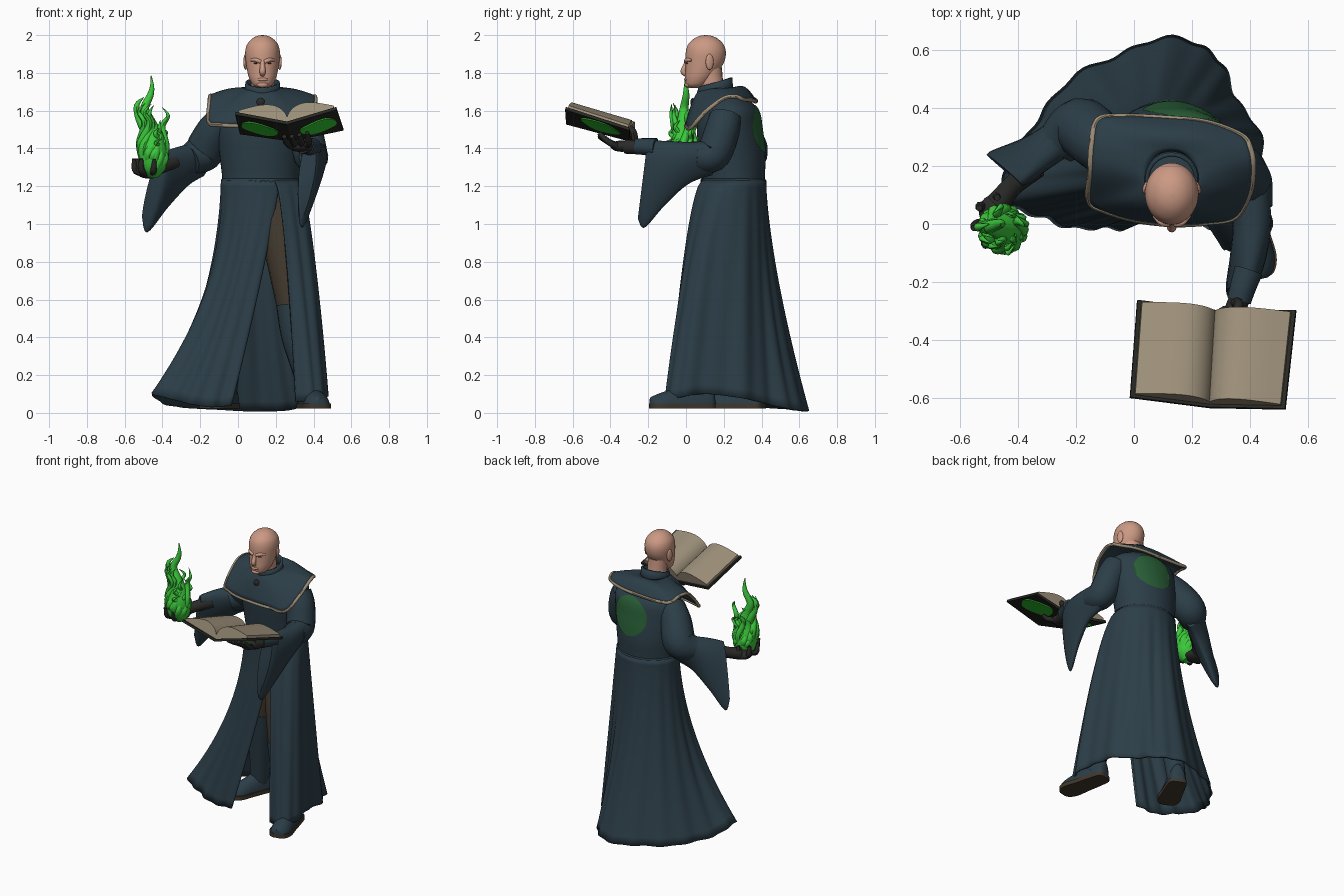
import bpy, bmesh, math, random
from mathutils import Vector as V, Matrix
random.seed(11)
pi, sin, cos = math.pi, math.sin, math.cos

def mat(name, r, g, b):
    m = bpy.data.materials.new(name)
    m.diffuse_color = (r, g, b, 1)
    return m

ROBE = mat("dark blue cloth", .025, .048, .064)
SKIN = mat("skin", .60, .32, .23)
FLAME = mat("bright green", .045, .58, .045)
BOOKGREEN = mat("book green", .04, .70, .04)
EMBLEM = mat("dull green", .022, .115, .038)
TRIM = mat("tan trim", .33, .265, .185)
PAGE = mat("paper", .34, .28, .195)
COVER = mat("book cover", .021, .021, .017)
GLOVE = mat("dark glove", .023, .023, .022)
BROWN = mat("brown leather", .052, .039, .026)

def finish(name, bm, m, thick=0, angle=45):
    bmesh.ops.recalc_face_normals(bm, faces=bm.faces)
    me = bpy.data.meshes.new(name)
    bm.to_mesh(me)
    bm.free()
    ob = bpy.data.objects.new(name, me)
    bpy.context.collection.objects.link(ob)
    me.materials.append(m)
    bpy.ops.object.select_all(action='DESELECT')
    ob.select_set(True)
    bpy.context.view_layer.objects.active = ob
    bpy.ops.object.shade_smooth_by_angle(angle=math.radians(angle))
    if thick:
        s = ob.modifiers.new("thickness", 'SOLIDIFY')
        s.thickness, s.offset = thick, 0
    return ob

def loft(name, rings, m, closed=True, caps=True, loop=False, thick=0, angle=45):
    """Skin a list of equal-length point rings."""
    bm = bmesh.new()
    R = [[bm.verts.new(p) for p in r] for r in rings]
    n = len(R[0])
    for a, b in zip(R, R[1:] + (R[:1] if loop else [])):
        for i in range(n if closed else n - 1):
            j = (i + 1) % n
            bm.faces.new((a[i], a[j], b[j], b[i]))
    if caps and closed and not loop:
        bm.faces.new(R[0])
        bm.faces.new(R[-1])
    return finish(name, bm, m, thick, angle)

def spline(keys, n, loop=False):
    """Catmull-Rom through tuples, n samples."""
    K, out = len(keys), []
    for s in range(n):
        f = s * K / n if loop else s * (K - 1) / (n - 1)
        i = int(f) if loop else min(int(f), K - 2)
        t = f - i
        g = (lambda k: keys[k % K]) if loop else (lambda k: keys[max(0, min(K - 1, k))])
        out.append(tuple(.5 * (2*b + (c-a)*t + (2*a-5*b+4*c-d)*t*t + (3*b-a-3*c+d)*t**3)
                         for a, b, c, d in zip(g(i-1), g(i), g(i+1), g(i+2))))
    return out

def tube(name, keys, m, n=20, sides=14, loop=False):
    """Round tube through (x, y, z, radius) keys."""
    P = spline(keys, n, loop)
    rings, side = [], None
    for i, p in enumerate(P):
        a = P[i-1] if loop or i else P[0]
        b = P[(i+1) % n] if loop or i < n-1 else P[-1]
        d = (V(b[:3]) - V(a[:3])).normalized()
        if side is None:
            side = d.orthogonal()
        side = (side - d * side.dot(d)).normalized()
        up, r = d.cross(side), max(p[3], .001)
        rings.append([V(p[:3]) + r*(side*cos(2*pi*k/sides) + up*sin(2*pi*k/sides)) for k in range(sides)])
    return loft(name, rings, m, loop=loop)

def stack(name, keys, m, n=24, sides=40):
    """Horizontal ellipses from (z, cx, cy, rx, ry) keys."""
    rings = [[V((cx + rx*sin(2*pi*k/sides), cy - ry*cos(2*pi*k/sides), z)) for k in range(sides)]
             for z, cx, cy, rx, ry in spline(keys, n)]
    return loft(name, rings, m)

def ball(name, c, r, m, rot=0):
    bm = bmesh.new()
    bmesh.ops.create_uvsphere(bm, u_segments=20, v_segments=12, radius=1, matrix=Matrix.Translation(c)
                              @ Matrix.Rotation(rot, 4, 'Z') @ Matrix.Diagonal((*r, 1)))
    return finish(name, bm, m)

# Head and neck
stack("head", [(1.72, .13, .05, .022, .03), (1.735, .13, .055, .05, .054), (1.77, .13, .07, .070, .075),
               (1.81, .13, .085, .081, .089), (1.86, .13, .10, .089, .103), (1.91, .13, .105, .092, .106),
               (1.95, .13, .105, .082, .094), (1.98, .13, .105, .057, .065), (1.995, .13, .105, .03, .034),
               (2.0, .13, .105, .003, .003)], SKIN, 36)
tube("neck", [(.13, .15, 1.66, .07), (.13, .135, 1.74, .064), (.13, .125, 1.82, .066)], SKIN)
tube("nose", [(.13, .006, 1.868, .010), (.13, -.002, 1.84, .013), (.13, -.013, 1.808, .016),
              (.13, .004, 1.79, .013)], SKIN)
ball("lips", (.13, .0, 1.765), (.028, .010, .009), SKIN)
ball("chin", (.13, .012, 1.737), (.03, .02, .016), SKIN)
for s in (-1, 1):
    tube("brow", [(.13 + s*.010, .000, 1.858, .010), (.13 + s*.035, .004, 1.868, .011),
                  (.13 + s*.062, .03, 1.868, .007)], SKIN, 10)
    ball("eye", (.13 + s*.034, .006, 1.851), (.013, .006, .004), BROWN)
    ball("ear", (.13 + s*.090, .125, 1.858), (.010, .022, .042), SKIN, s*.3)

# Torso, belt and collar
torso = stack("torso", [(1.20, .12, .25, .203, .166), (1.26, .12, .25, .205, .168), (1.36, .12, .245, .217, .175),
                        (1.5, .125, .23, .235, .172), (1.6, .13, .23, .23, .153), (1.66, .13, .215, .17, .115),
                        (1.71, .13, .18, .08, .08)], ROBE, 30, 48)
stack("belt", [(1.21, .12, .25, .203, .168), (1.215, .12, .25, .209, .172), (1.235, .12, .25, .209, .172),
               (1.24, .12, .25, .203, .166)], ROBE, 10, 48)
collar = [[V((.13 + r*sin(a), .155 - r*cos(a), z - .025*h*cos(a))) for a in [2*pi*k/40 for k in range(40)]]
          for r, z, h in ((.095, 1.68, 0), (.086, 1.72, .5), (.084, 1.75, 1))]
loft("collar", collar, ROBE, caps=False, thick=.014)

# Shoulder cape with piped edge
edge = [(.13, .0, 1.52), (.25, .005, 1.515), (.35, .025, 1.51), (.40, .11, 1.60), (.41, .2, 1.665), (.40, .26, 1.675),
        (.37, .305, 1.66), (.25, .35, 1.655), (.1, .365, 1.65), (-.04, .37, 1.65), (-.125, .358, 1.66),
        (-.145, .27, 1.68), (-.15, .18, 1.655), (-.155, .08, 1.54), (-.1, .045, 1.525), (0, .015, 1.52)]
E = spline(edge, 96, True)
cape = []
for t in [k/10 for k in range(11)]:
    row = []
    for i, e in enumerate(E):
        a = 2*pi*i/96
        p = V((.13 + .085*sin(a), .17 - .085*cos(a), 1.715)).lerp(V(e), t)
        row.append(p + V((0, 0, (.023 + .014*cos(2*a))*sin(pi*t))))
    cape.append(row)
loft("shoulder_cape", cape, ROBE, caps=False, thick=.012)
tube("cape_trim", [(*e, .011) for e in edge], TRIM, 96, 8, True)
ball("cape_clasp", (.12, .035, 1.645), (.022, .012, .022), GLOVE)

# Round emblem wrapped onto the back
disc = [[V((.165 + .135*r*cos(a), .6, 1.503 + .128*r*sin(a))) for a in [2*pi*k/40 for k in range(40)]]
        for r in (1, .85, .7, .5, .25, .02)]
em = loft("back_emblem", disc, EMBLEM)
w = em.modifiers.new("wrap", 'SHRINKWRAP')
w.target, w.wrap_method, w.offset = torso, 'PROJECT', .006
w.use_project_y, w.use_negative_direction, w.use_positive_direction = True, True, False

# Skirt: columns of (hem x, hem y, flare exponent, hem height) from slit edge round to slit edge
cols = [(-.04, -.01, 1.15, .04), (-.14, -.01, 1.25, .03), (-.27, .0, 1.6, .05), (-.38, .05, 1.9, .08),
        (-.46, .13, 2.0, .1), (-.40, .25, 1.9, .05), (-.30, .40, 1.7, .03), (-.15, .54, 1.6, .02),
        (.03, .62, 1.5, .01), (.20, .625, 1.6, .01), (.30, .55, 1.8, .02), (.36, .42, 1.6, .05),
        (.43, .28, 1.0, .08), (.455, .1, .65, .1), (.46, -.04, .65, .08), (.40, -.1, .7, .06), (.31, -.095, .6, .06)]
C = spline(cols, 161)
skirt = []
for t in [(k/26)**1.1 for k in range(27)]:
    row = []
    for i, (x, y, e, hem) in enumerate(C):
        a = math.radians(29 - 368*i/160)
        out = V((sin(a), -cos(a), 0))
        grow = 1 + .03*i/160
        top = V((.12 + .203*grow*out.x, .25 + .166*grow*out.y, 0))
        p = top.lerp(V((x, y, 0)), t**e)
        p += out * t**.7 * (.006*sin(i*.75) + .006*sin(i*.37 + 2*t) + .006*sin(i*.23))
        row.append(V((p.x, p.y, 1.23 + (hem - 1.23)*t)))
    skirt.append(row)
loft("skirt", skirt, ROBE, closed=False, thick=.012)

# Legs and shoes
tube("front_thigh", [(.19, .21, 1.12, .11), (.245, .11, .8, .092), (.285, .06, .54, .075)], BROWN)
tube("front_boot", [(.285, .06, .58, .085), (.31, .06, .4, .08), (.36, .06, .2, .065), (.375, .06, .08, .06)], ROBE)
tube("rear_thigh", [(.03, .28, 1.12, .11), (-.02, .29, .6, .085)], BROWN)
tube("rear_boot", [(-.02, .29, .62, .09), (-.05, .32, .3, .07), (-.07, .34, .08, .06)], ROBE)

def shoe(name, heel, toe):
    h, d = V((*heel, 0)), V((*toe, 0)) - V((*heel, 0))
    side = V((d.y, -d.x, 0)).normalized()
    S = spline([(0, .025, .09), (.06, .05, .13), (.3, .058, .14), (.55, .062, .10), (.8, .068, .075),
                (.95, .05, .055), (1, .02, .045)], 22)
    loft(name, [[h + d*s + side*wd*cos(a) + V((0, 0, .035 + ht*max(0, sin(a)))) for a in
                 [2*pi*k/20 for k in range(20)]] for s, wd, ht in S], ROBE)
    loft(name + "_sole", [[h + d*s + side*(wd + .005)*u + V((0, 0, z)) for u, z in
                           ((-1, .022), (1, .022), (1, .05), (-1, .05))] for s, wd, ht in S], BROWN)
shoe("front_shoe", (.36, .15), (.435, -.19))
shoe("rear_shoe", (-.03, .41), (-.16, .13))

# Arms and hanging sleeves
tube("book_upper_arm", [(.32, .21, 1.57, .085), (.355, .19, 1.49, .092), (.385, .14, 1.365, .092),
                        (.40, .05, 1.36, .078)], ROBE)
tube("flame_upper_arm", [(-.05, .23, 1.57, .085), (-.12, .28, 1.49, .1), (-.185, .33, 1.38, .105),
                         (-.26, .28, 1.34, .08)], ROBE)

def sleeve(name, keys, side):
    rings = []
    for k in spline(keys, 22):
        top, bot, wd = V(k[:3]), V(k[3:6]), k[6]
        rings.append([top.lerp(bot, (1 - cos(a))/2) + V(side)*wd*sin(a)*(1.1 - .3*(1 - cos(a)))
                      for a in [2*pi*j/28 for j in range(28)]])
    loft(name, rings, ROBE)
sleeve("book_sleeve", [(.395, .14, 1.44, .39, .14, 1.26, .085), (.41, .0, 1.435, .40, .01, 1.21, .078),
                       (.405, -.1, 1.44, .375, -.12, 1.09, .074), (.395, -.18, 1.44, .34, -.22, .98, .062),
                       (.385, -.205, 1.43, .335, -.255, 1.03, .05)], (1, 0, 0))
sleeve("flame_sleeve", [(-.19, .36, 1.46, -.19, .34, 1.25, .085), (-.26, .28, 1.425, -.27, .31, 1.2, .08),
                        (-.33, .21, 1.405, -.38, .28, 1.08, .072), (-.38, .16, 1.385, -.48, .25, .955, .062),
                        (-.395, .145, 1.375, -.505, .235, 1.03, .05)], (.7, -.7, 0))

# Gloved hands
tube("flame_wrist", [(-.34, .2, 1.33, .045), (-.42, .13, 1.30, .036), (-.47, .07, 1.285, .042)], GLOVE)
ball("flame_palm", (-.472, .04, 1.272), (.062, .065, .032), GLOVE, .7)
for k in range(5):
    a = 1.7 + k*.8
    c, s = cos(a), sin(a)
    tube("flame_finger", [(-.465 + c*.04, .01 + s*.04, 1.27, .018), (-.462 + c*.083, .01 + s*.083, 1.285, .018),
                          (-.46 + c*.092, .0 + s*.092, 1.345, .011)], GLOVE, 8, 8)
tube("book_cuff", [(.395, -.16, 1.405, .05), (.375, -.22, 1.41, .045), (.362, -.265, 1.41, .042)], ROBE)
tube("book_wrist", [(.37, -.24, 1.41, .036), (.355, -.28, 1.408, .037), (.34, -.32, 1.41, .038)], GLOVE)
ball("book_palm", (.325, -.34, 1.412), (.055, .06, .03), GLOVE)
for k in range(4):
    x = .255 + k*.04
    tube("book_finger", [(x*.6 + .13, -.36, 1.41, .018), (x, -.41, 1.435, .017),
                         (x - .01, -.46, 1.46 + abs(x - .27)*.2, .012)], GLOVE, 8, 8)
tube("thumb", [(.35, -.27, 1.42, .02), (.36, -.28, 1.49, .018), (.345, -.32, 1.525, .012)], GLOVE, 8, 8)

# Open book: bilinear cover plane per side
S0, S1 = V((.28, -.30, 1.437)), V((.26, -.635, 1.527))
for nm, A, B in (("left", V((.01, -.265, 1.475)), V((-.015, -.60, 1.578))),
                 ("right", V((.56, -.30, 1.495)), V((.523, -.64, 1.605)))):
    nrm = (A - S0).cross(S1 - S0).normalized()
    nrm = nrm if nrm.z > 0 else -nrm
    P = lambda u, v, h=0: S0.lerp(A, u).lerp(S1.lerp(B, u), v) + nrm*h
    loft(nm + "_cover", [[P(0, v), P(1, v), P(1, v, .016), P(0, v, .016)] for v in (0, 1)], COVER)
    us = [.01 + .94*(k/16) for k in range(17)]
    loft(nm + "_pages", [[P(u, v, .024 + .068*sin(pi*u**.65)) for u in us] +
                         [P(u, v, .012) for u in reversed(us)] for v in (.03, .97)], PAGE)
    loft(nm + "_cover_emblem", [[P(.57 + .36*r*cos(a), .45 + (.29 + .06*sin(2*a))*r*sin(a), h)
                                 for a in [2*pi*k/32 for k in range(32)]]
                                for r, h in ((1, .002), (1, -.004), (.02, -.004))], BOOKGREEN)

# Flame: swaying core with curling tongues
tube("flame_core", [(-.45, .0, 1.25, .03), (-.45, -.01, 1.30, .07), (-.45, -.02, 1.38, .078), (-.45, -.02, 1.46, .058),
                    (-.47, -.015, 1.54, .034), (-.495, -.01, 1.61, .024), (-.465, .0, 1.68, .018),
                    (-.455, .0, 1.73, .011), (-.46, .0, 1.785, .002)], FLAME, 44)
tube("flame_flick", [(-.49, -.01, 1.50, .03), (-.53, -.01, 1.57, .017), (-.535, -.01, 1.63, .014),
                     (-.50, .0, 1.67, .002)], FLAME, 18, 8)
for k in range(16):
    a = k*2.4
    h = 1.44 + .2*random.random()**1.3
    b = a + random.uniform(.4, 1.1)
    r = random.uniform(.05, .085)
    z0 = 1.30 + .05*random.random()
    pts = [(a, .045, z0, .024), (a + .2, .068, z0 + .3*(h - z0), .022), (b, r*.7, z0 + .65*(h - z0), .016),
           (b - .3, r, z0 + .85*(h - z0), .010), (b + .2, r*.8, h, .001)]
    tube("flame_tongue", [(-.452 + q*cos(t), -.018 + q*sin(t), z, rr) for t, q, z, rr in pts], FLAME, 18, 8)
